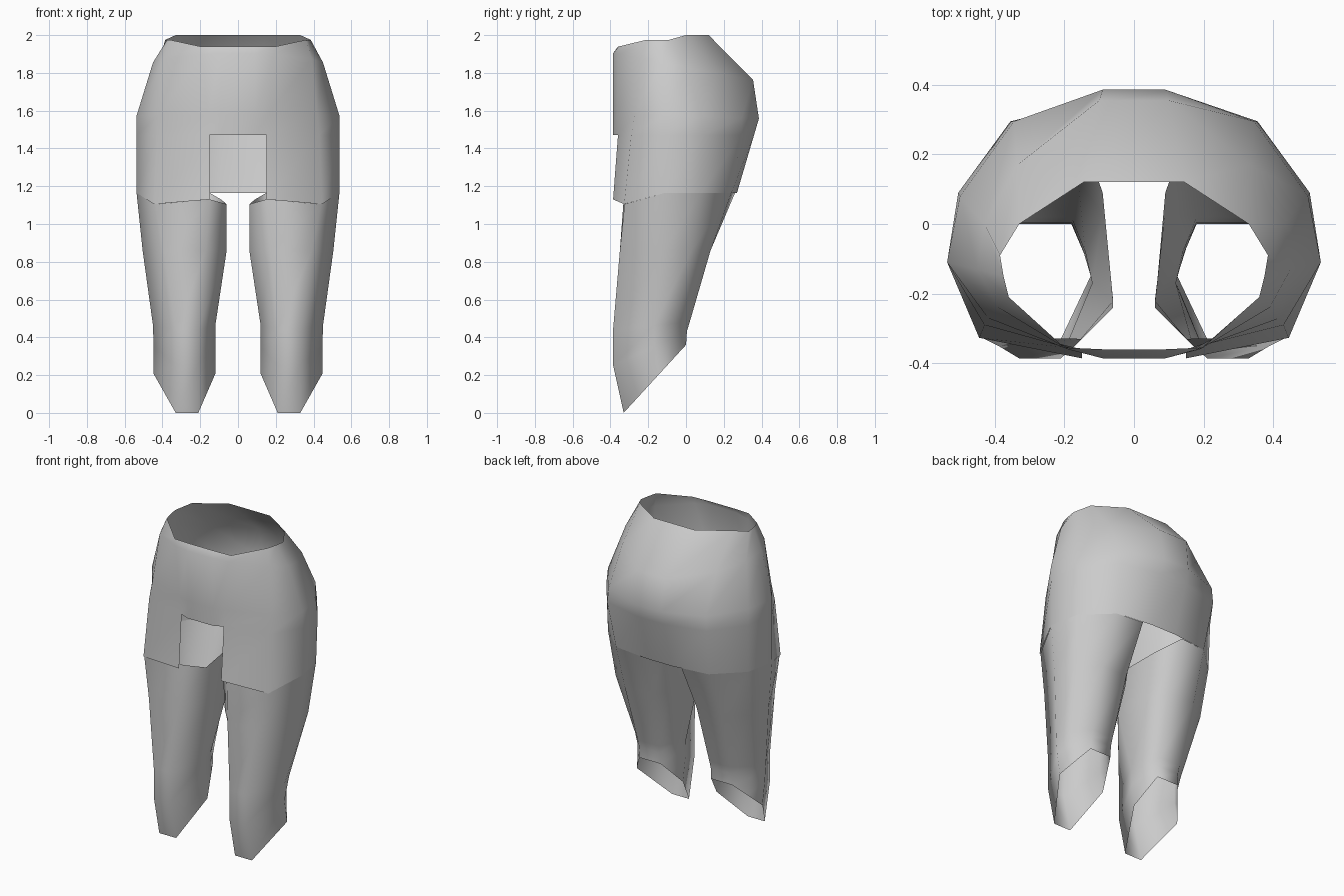
import bpy
import bmesh

# Remove the default cube
default_cube = bpy.data.objects.get("Cube")
if default_cube:
    bpy.data.objects.remove(default_cube, do_unlink=True)

# Single plain grey cloth
cloth = bpy.data.materials.new("grey_cloth")
cloth.use_nodes = True
grey = (0.6, 0.6, 0.6, 1.0)
cloth.diffuse_color = grey
cloth.node_tree.nodes["Principled BSDF"].inputs["Base Color"].default_value = grey


def tilted_ring(height, slope, outline):
    """Place an outline at a height, tilted from front to back."""
    return [(x, y, height + slope * y) for x, y in outline]


def mirrored(ring):
    """Mirror a ring across the middle, reversing its direction."""
    return [(-x, y, z) for x, y, z in reversed(ring)]


def loft(name, rings, open_columns=()):
    """Join clockwise rings from top to bottom into an open cloth shell.
    Columns listed in open_columns are left out of the lowest band."""
    bm = bmesh.new()
    rows = [[bm.verts.new(point) for point in ring] for ring in rings]
    count = len(rows[0])
    for upper, lower in zip(rows, rows[1:]):
        for j in range(count):
            if lower is rows[-1] and j in open_columns:
                continue
            k = (j + 1) % count
            bm.faces.new((upper[j], upper[k], lower[k], lower[j]))
    loose = [v for v in bm.verts if not v.link_faces]
    bmesh.ops.delete(bm, geom=loose, context="VERTS")
    for face in bm.faces:
        face.smooth = True
    mesh = bpy.data.meshes.new(name)
    bm.to_mesh(mesh)
    bm.free()
    mesh.materials.append(cloth)
    shell = bpy.data.objects.new(name, mesh)
    bpy.context.collection.objects.link(shell)
    return shell


# Heights of the stepped waist rim and of the uneven hem
top, rim_side, rim_front = 2.0, 1.975, 1.94
hem, hem_corner, hem_notch = 1.165, 1.105, 1.13

# Hip half rings, each running from back to front
waist = [(.145, .12, top), (.33, 0, top), (.385, -.09, rim_side),
         (.375, -.15, rim_side), (.36, -.21, rim_side),
         (.2, -.355, rim_front), (.09, -.36, rim_front)]
upper_hip = tilted_ring(1.83, -.19, [
    (.1, .355), (.335, .17), (.43, 0), (.45, -.13),
    (.39, -.24), (.19, -.36), (.09, -.386)])
widest_hip = tilted_ring(1.57, -.03, [
    (.09, .386), (.345, .295), (.5, .08), (.537, -.11),
    (.42, -.27), (.16, -.365), (.09, -.386)])
notch_top = tilted_ring(1.47, 0, [
    (.09, .36), (.355, .295), (.505, .09), (.537, -.11),
    (.43, -.29), (.15, -.36), (.09, -.386)])
hip_hem = [(.09, .27, hem), (.33, .24, hem), (.5, .08, hem), (.537, -.11, hem),
           (.445, -.327, hem_corner), (.15, -.386, hem_notch),
           (.09, -.386, hem_notch)]

# Hips, with the square notch left open at the front
loft("hips",
     [half + mirrored(half)
      for half in (waist, upper_hip, widest_hip, notch_top, hip_hem)],
     open_columns=(5, 6, 7))

# Leg rings, each running from the front inner corner around the outside
thigh = [(.15, -.33, hem_notch), (.44, -.325, hem_corner), (.537, -.11, hem),
         (.5, .08, hem), (.33, .24, hem), (.15, .26, hem),
         (.09, .09, hem_notch), (.06, -.24, hem_corner)]
above_knee = tilted_ring(0.86, 0, [
    (.17, -.35), (.39, -.35), (.505, -.12), (.48, .03),
    (.345, .13), (.16, .12), (.09, .03), (.06, -.22)])
knee = tilted_ring(0.48, 0.1, [
    (.21, -.386), (.33, -.386), (.45, -.17), (.42, -.08),
    (.33, .02), (.18, .02), (.14, -.08), (.12, -.17)])
shin = tilted_ring(0.43, 0.46, [
    (.21, -.386), (.33, -.386), (.447, -.165), (.4, -.08),
    (.33, .005), (.18, .005), (.145, -.08), (.12, -.165)])
cuff = tilted_ring(0.36, 1.09, [
    (.21, -.33), (.33, -.33), (.447, -.14), (.39, -.07),
    (.33, 0), (.18, 0), (.15, -.07), (.12, -.14)])

# Legs, meeting the hem at the thigh and open at the slanted cuff
leg_rings = (thigh, above_knee, knee, shin, cuff)
loft("left_leg", [ring[::-1] for ring in leg_rings])
loft("right_leg", [mirrored(ring)[::-1] for ring in leg_rings])
